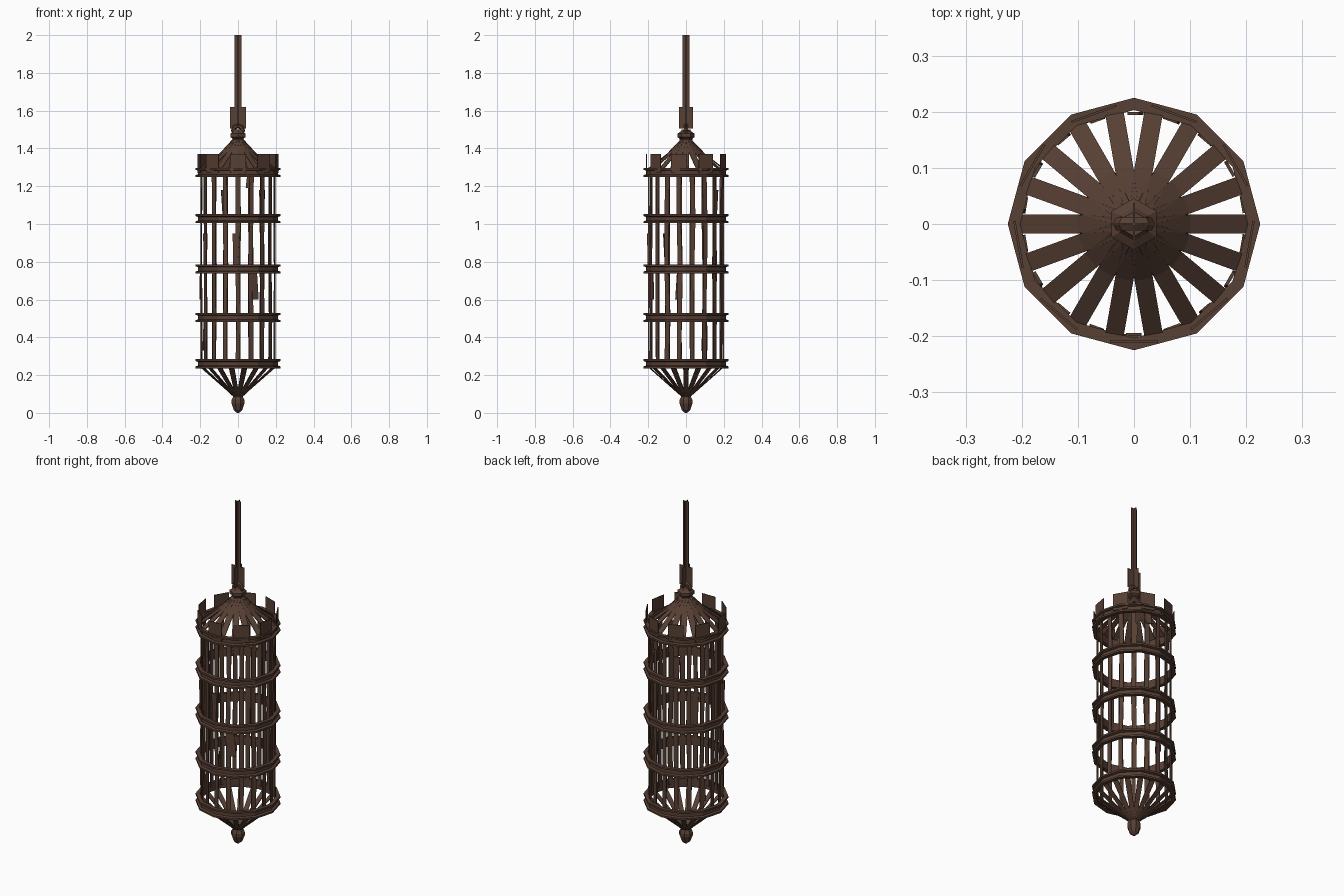
import bpy, bmesh, random
from math import sin, cos, radians
from mathutils import Vector

random.seed(4)
cube = bpy.data.objects.get("Cube")
if cube:
    bpy.data.objects.remove(cube)

IRON = (0.095, 0.05, 0.034, 1)
iron = bpy.data.materials.new("rusty brown iron")
iron.use_nodes = True
iron.diffuse_color = IRON
iron.node_tree.nodes["Principled BSDF"].inputs["Base Color"].default_value = IRON
iron.node_tree.nodes["Principled BSDF"].inputs["Roughness"].default_value = 0.8


def finish(bm, name):
    bmesh.ops.recalc_face_normals(bm, faces=bm.faces)
    mesh = bpy.data.meshes.new(name)
    bm.to_mesh(mesh)
    bm.free()
    mesh.materials.append(iron)
    obj = bpy.data.objects.new(name, mesh)
    bpy.context.collection.objects.link(obj)
    return obj


def polar(r, deg, z, side=0.0):
    """Point at radius r, shifted sideways along the tangent."""
    a = radians(deg)
    return Vector((r * cos(a) - side * sin(a), r * sin(a) + side * cos(a), z))


def lathe(name, profile, sides, start=0, closed=False):
    """Spin an (r, z) profile into a faceted solid."""
    bm = bmesh.new()
    rows = [[bm.verts.new(polar(r, start + 360 * i / sides, z)) for r, z in profile]
            for i in range(sides)]
    n = len(profile)
    for i in range(sides):
        a, b = rows[i], rows[(i + 1) % sides]
        for j in range(n if closed else n - 1):
            k = (j + 1) % n
            bm.faces.new((a[j], b[j], b[k], a[k]))
    if not closed:
        bm.faces.new([row[0] for row in rows])
        bm.faces.new([row[-1] for row in rows])
    return finish(bm, name)


def slat(bm, deg, path, thick):
    """Flat strip following (r, z, width, side) points, thickened inward."""
    rows = []
    for r, z, width, side in path:
        rows.append([bm.verts.new(polar(r - d, deg, z, side + s * width / 2))
                     for d, s in ((0, -1), (0, 1), (thick, 1), (thick, -1))])
    for a, b in zip(rows, rows[1:]):
        for j in range(4):
            k = (j + 1) % 4
            bm.faces.new((a[j], a[k], b[k], b[j]))
    bm.faces.new(rows[0])
    bm.faces.new(rows[-1])


# Channel-shaped hoops
HOOPS = (0.26, 0.505, 0.762, 1.028, 1.273)
for i, z in enumerate(HOOPS):
    half = [(0.203, 0.024), (0.225, 0.024), (0.225, 0.014), (0.212, 0.01)]
    profile = [(r, z + h) for r, h in half] + [(r, z - h) for r, h in reversed(half)]
    lathe(f"hoop_{i + 1}", profile, 12, closed=True)

# Slightly crooked upright bars
bm = bmesh.new()
for i in range(18):
    path = [(0.2, z, random.uniform(0.02, 0.027), random.uniform(-0.004, 0.004))
            for z in HOOPS]
    slat(bm, 10 + 20 * i, path, 0.006)
finish(bm, "upright_bars")

# Broken splints fixed to the hoops: angle, fixed end, free end
bm = bmesh.new()
SPLINTS = ((150, 0.5, 0.33), (210, 0.76, 0.95), (266, 0.76, 0.95), (296, 0.76, 0.6),
           (190, 0.76, 0.6), (110, 1.03, 1.18), (50, 1.03, 1.18), (72, 1.27, 1.19))
for deg, fixed, free in SPLINTS:
    slat(bm, deg, [(0.203, fixed, 0.024, 0), (0.205, free, 0.036, 0.004)], 0.006)
finish(bm, "broken_splints")

# Sloping ribs of the roof and the floor
bm = bmesh.new()
for i in range(18):
    slat(bm, 20 * i, [(0.215, 1.285, 0.033, 0), (0.1, 1.372, 0.033, 0),
                      (0.025, 1.45, 0.024, 0)], 0.006)
finish(bm, "roof_ribs")
bm = bmesh.new()
for i in range(18):
    slat(bm, 20 * i, [(0.205, 0.245, 0.03, 0), (0.025, 0.088, 0.022, 0)], 0.006)
finish(bm, "floor_ribs")

# Upright plates crowning the top hoop
bm = bmesh.new()
for i in range(9):
    slat(bm, 30 + 40 * i, [(0.211, 1.27, 0.085, 0), (0.211, 1.37, 0.085, 0)], 0.004)
finish(bm, "crown_plates")

# Bottom finial and roof knob
lathe("bottom_finial", [(0.006, 0), (0.024, 0.014), (0.037, 0.05), (0.037, 0.068),
                        (0.026, 0.088), (0.02, 0.1)], 8, 22.5)
lathe("roof_knob", [(0.032, 1.435), (0.034, 1.452), (0.046, 1.46), (0.046, 1.478),
                    (0.03, 1.488), (0.022, 1.5)], 6, 30)

# Hanging eye: a coarse upright loop
bpy.ops.mesh.primitive_torus_add(major_segments=8, minor_segments=6, major_radius=0.025,
                                 minor_radius=0.013, location=(0, 0, 1.495),
                                 rotation=(radians(90), 0, 0))
eye = bpy.context.object
eye.name = "hanging_eye"
eye.data.materials.append(iron)


# Chain of crossed flat strips
def crossed_strips(name, half_x, half_y, z0, z1):
    bm = bmesh.new()
    for sx, sy in ((half_x * 2, 0.003), (0.003, half_y * 2)):
        made = bmesh.ops.create_cube(bm, size=1)["verts"]
        bmesh.ops.scale(bm, vec=(sx, sy, z1 - z0), verts=made)
        bmesh.ops.translate(bm, vec=(0, 0, (z0 + z1) / 2), verts=made)
    finish(bm, name)


crossed_strips("chain_link", 0.042, 0.037, 1.505, 1.62)
crossed_strips("chain", 0.018, 0.018, 1.6, 2.0)
